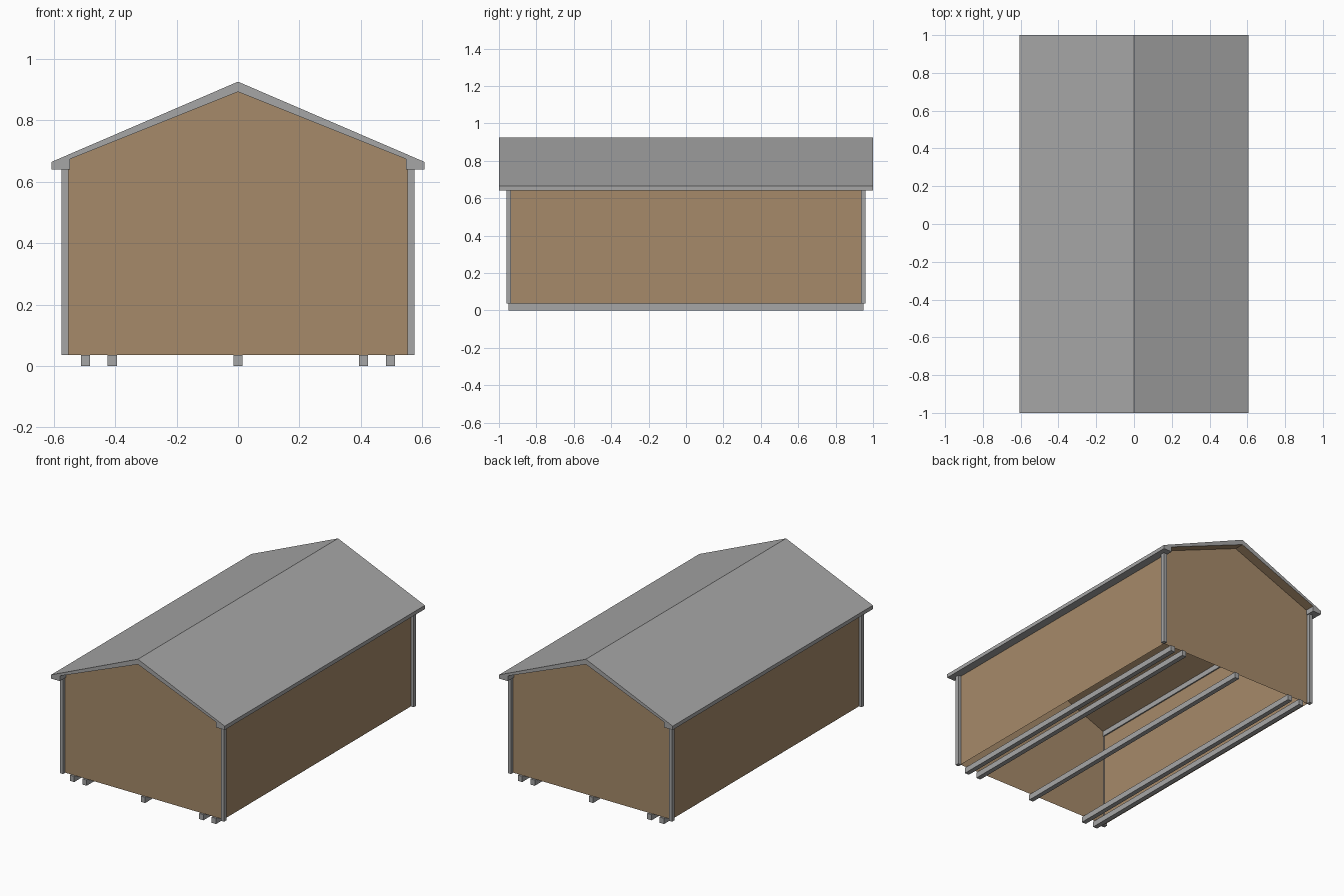
import bpy, bmesh

if "Cube" in bpy.data.objects:
    bpy.data.objects.remove(bpy.data.objects["Cube"])


def material(name, rgb):
    m = bpy.data.materials.new(name)
    m.diffuse_color = (*rgb, 1)
    m.use_nodes = True
    m.node_tree.nodes["Principled BSDF"].inputs["Base Color"].default_value = m.diffuse_color
    return m


GREY = material("grey", (0.381, 0.381, 0.381))
BROWN = material("brown", (0.381, 0.254, 0.144))


def finish(bm, name, mats):
    me = bpy.data.meshes.new(name)
    bm.to_mesh(me)
    bm.free()
    for m in mats:
        me.materials.append(m)
    ob = bpy.data.objects.new(name, me)
    bpy.context.collection.objects.link(ob)
    return ob


def prism(profile, y0, y1):
    """Extrude an x-z outline along y."""
    bm = bmesh.new()
    face = bm.faces.new([bm.verts.new((x, y0, z)) for x, z in profile])
    ext = bmesh.ops.extrude_face_region(bm, geom=[face], use_keep_orig=True)
    moved = [v for v in ext["geom"] if isinstance(v, bmesh.types.BMVert)]
    bmesh.ops.translate(bm, verts=moved, vec=(0, y1 - y0, 0))
    bmesh.ops.recalc_face_normals(bm, faces=bm.faces)
    bm.normal_update()
    return bm


def box(name, x0, x1, y0, y1, z0, z1):
    bm = prism([(x0, z0), (x1, z0), (x1, z1), (x0, z1)], y0, y1)
    return finish(bm, name, [GREY])


# Roof: gabled slab with eave blocks, brown sloped underside
half = [(0.607, 0.664), (0.607, 0.64), (0.547, 0.64), (0.547, 0.673)]
outline = [(0, 0.925)] + half + [(0, 0.892)] + [(-x, z) for x, z in reversed(half)]
bm = prism(outline, -1, 1)
for f in bm.faces:
    if f.normal.z < -0.5 and f.calc_center_median().z > 0.7:
        f.material_index = 1
finish(bm, "roof", [GREY, BROWN])

# Walls: thin shell, open below and above (closed by the roof)
W, D, BASE = 0.555, 0.938, 0.036
gable = [(-W, BASE), (W, BASE), (W, 0.67), (0, 0.892), (-W, 0.67)]
bm = prism(gable, -D, D)
drop = [f for f in bm.faces if abs(f.normal.z) > 0.5]
bmesh.ops.delete(bm, geom=drop, context="FACES")
finish(bm, "walls", [BROWN])

# Corner posts
for sx, side in ((-1, "left"), (1, "right")):
    for sy, end in ((-1, "front"), (1, "back")):
        xs = sorted((sx * 0.552, sx * 0.575))
        ys = sorted((sy * 0.935, sy * 0.96))
        box(f"{end}_{side}_post", *xs, *ys, BASE, 0.64)

# Floor runners
for i, x in enumerate((-0.496, -0.409, 0, 0.408, 0.496)):
    box(f"floor_runner_{i + 1}", x - 0.015, x + 0.015, -0.95, 0.95, 0, BASE)
